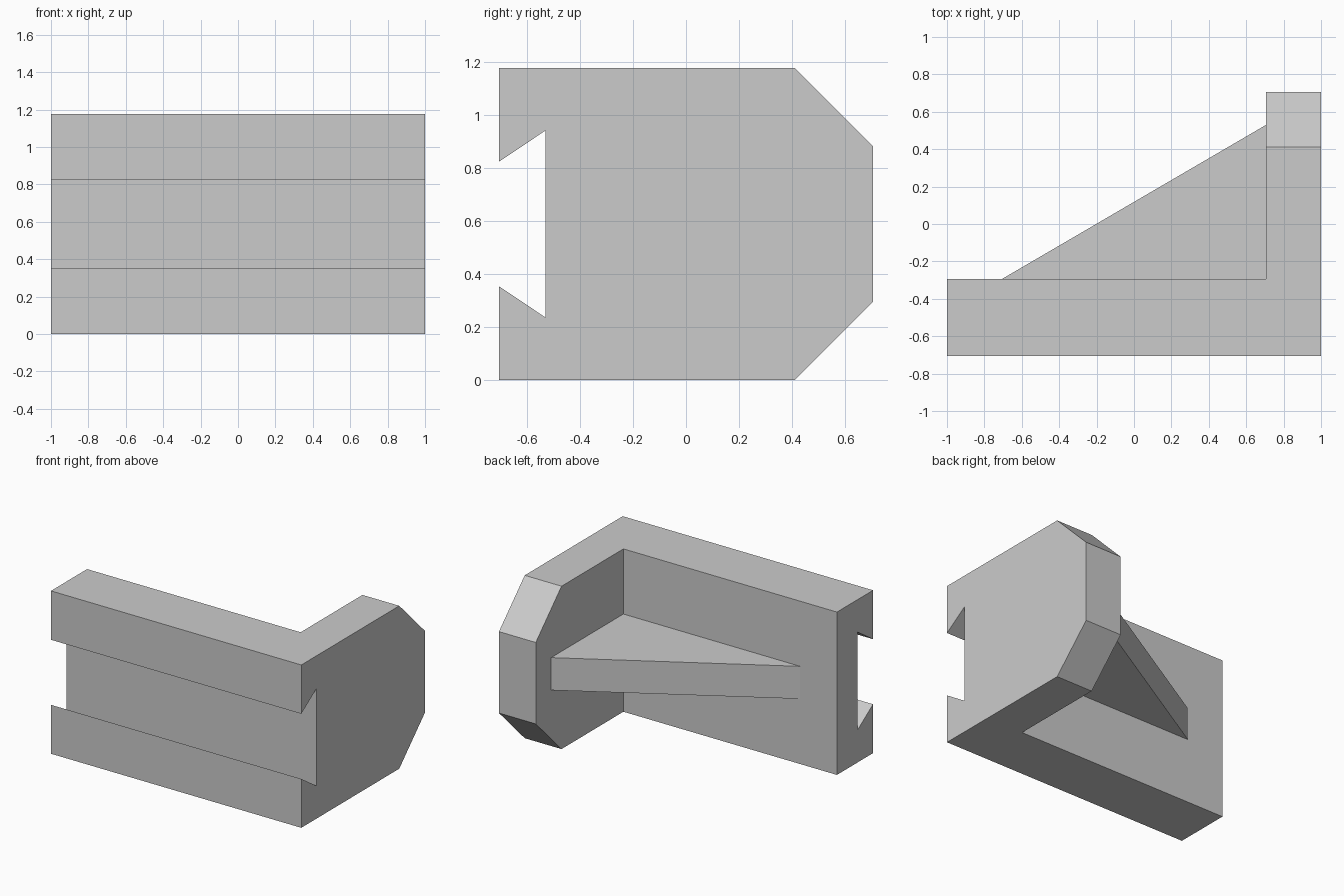
import bpy
import bmesh
from mathutils import Vector

old = bpy.data.objects.get("Cube")
if old:
    bpy.data.objects.remove(old, do_unlink=True)

grey = bpy.data.materials.new("light grey")
grey.use_nodes = True
colour = (0.6, 0.6, 0.6, 1)
grey.diffuse_color = colour
grey.node_tree.nodes["Principled BSDF"].inputs["Base Color"].default_value = colour

HEIGHT = 1.176
MID = HEIGHT / 2
DEPTH = 0.706          # half depth, front to back
WALL_BACK = -0.294     # rear face of the long wall
FLANGE = 0.706         # inner face of the end flange


def prism(name, outline, sweep):
    """Extrude a closed 3D outline along a vector."""
    bm = bmesh.new()
    face = bm.faces.new([bm.verts.new(p) for p in outline])
    result = bmesh.ops.extrude_face_region(bm, geom=[face], use_keep_orig=True)
    moved = [v for v in result["geom"] if isinstance(v, bmesh.types.BMVert)]
    bmesh.ops.translate(bm, verts=moved, vec=Vector(sweep))
    bmesh.ops.recalc_face_normals(bm, faces=bm.faces)
    mesh = bpy.data.meshes.new(name)
    bm.to_mesh(mesh)
    bm.free()
    mesh.materials.append(grey)
    obj = bpy.data.objects.new(name, mesh)
    bpy.context.collection.objects.link(obj)
    return obj


# Side profile: dovetail slot at the front, chamfered corners at the back
lower = [(-0.53, 0.235), (-DEPTH, 0.353), (-DEPTH, 0), (0.412, 0), (DEPTH, 0.294)]
profile = lower + [(y, HEIGHT - z) for y, z in reversed(lower)]
bracket = prism("angle_bracket", [(-1, y, z) for y, z in profile], (2, 0, 0))

# Remove the block behind the long wall, leaving the wall and end flange
cutter = prism("corner_cutter",
               [(-1.2, WALL_BACK, -0.2), (FLANGE, WALL_BACK, -0.2),
                (FLANGE, 1, -0.2), (-1.2, 1, -0.2)], (0, 0, HEIGHT + 0.4))
cut = bracket.modifiers.new("corner cut", "BOOLEAN")
cut.operation = "DIFFERENCE"
cut.solver = "EXACT"
cut.object = cutter
bpy.context.view_layer.objects.active = bracket
bpy.ops.object.modifier_apply(modifier=cut.name)
bpy.data.objects.remove(cutter, do_unlink=True)

# Triangular rib bracing the wall against the flange
RIB = 0.235
prism("bracing_rib",
      [(-FLANGE, WALL_BACK, MID - RIB / 2), (FLANGE, WALL_BACK, MID - RIB / 2),
       (FLANGE, 0.53, MID - RIB / 2)], (0, 0, RIB))
